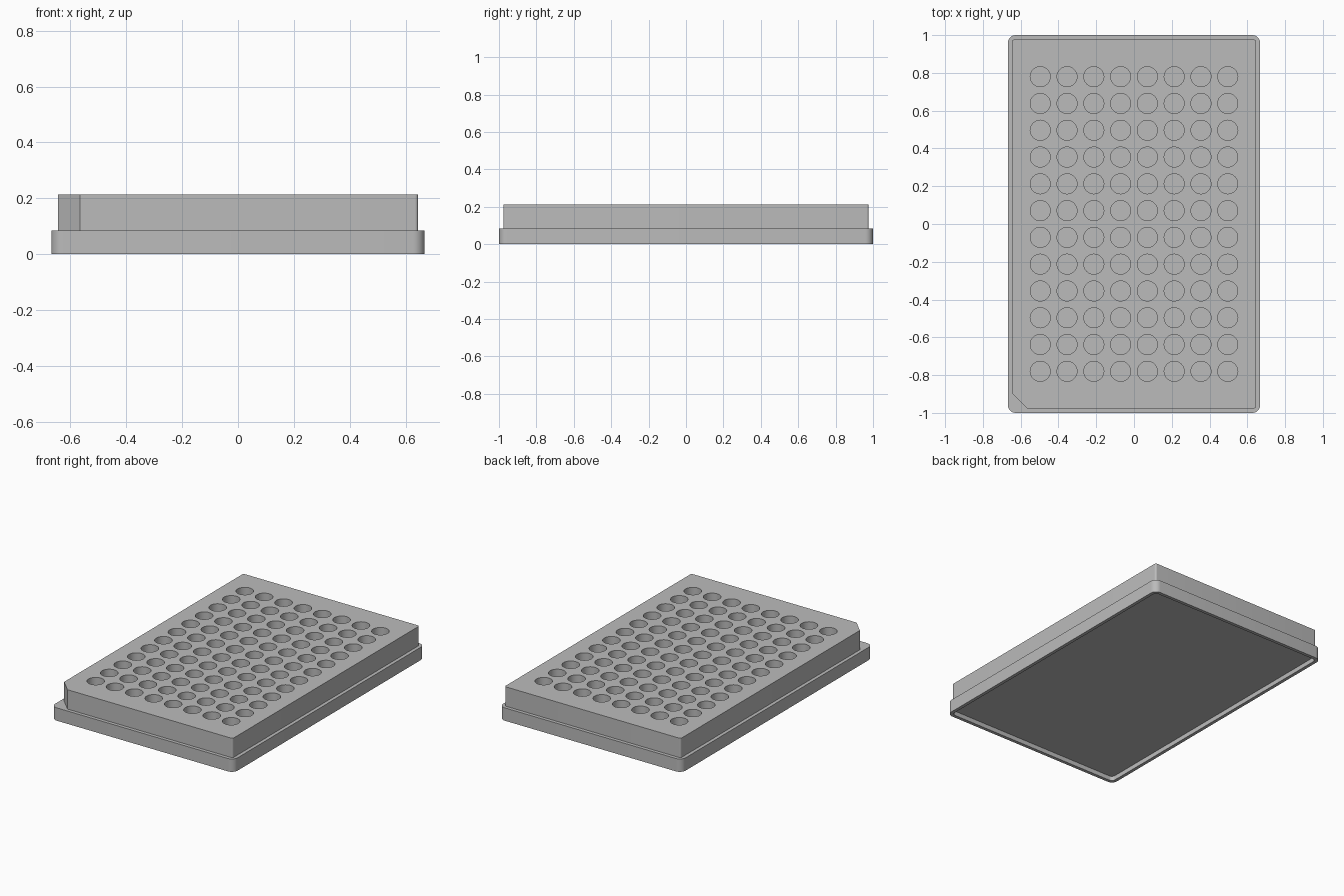
import bpy, bmesh, math

if "Cube" in bpy.data.objects:
    bpy.data.objects.remove(bpy.data.objects["Cube"])

HX, HY = 0.668, 1.0        # skirt half sizes
UX, UY = 0.645, 0.977      # upper block half sizes
LEDGE, TOP = 0.085, 0.213
RIM, RECESS = 0.022, 0.03  # underside rim width and recess depth
PITCH, WELL_R, WELL_FLOOR = 0.1418, 0.053, 0.046
SEG, WELL_SEG = 8, 32

grey = bpy.data.materials.new("plate_grey")
grey.diffuse_color = (0.5, 0.5, 0.5, 1)
grey.use_nodes = True
grey.node_tree.nodes["Principled BSDF"].inputs["Base Color"].default_value = grey.diffuse_color

bm = bmesh.new()


def outline(hx, hy, r, z, chamfer=0.0):
    """Rounded rectangle loop; the front left corner may be cut straight."""
    verts = []
    for k, (sx, sy) in enumerate([(1, 1), (-1, 1), (-1, -1), (1, -1)]):
        for i in range(SEG + 1):
            t = i / SEG
            if chamfer and k == 2:
                x, y = -hx + chamfer * t, -hy + chamfer * (1 - t)
            else:
                a = (k + t) * math.pi / 2
                x = sx * (hx - r) + r * math.cos(a)
                y = sy * (hy - r) + r * math.sin(a)
            verts.append(bm.verts.new((x, y, z)))
    return verts


def circle(cx, cy, z):
    step = 2 * math.pi / WELL_SEG
    return [bm.verts.new((cx + WELL_R * math.cos(i * step),
                          cy + WELL_R * math.sin(i * step), z))
            for i in range(WELL_SEG)]


def bridge(a, b):
    n = len(a)
    for i in range(n):
        j = (i + 1) % n
        bm.faces.new((a[i], a[j], b[j], b[i]))


def loop_edges(loop):
    return [bm.edges.get((v, loop[(i + 1) % len(loop)])) for i, v in enumerate(loop)]


# Outer shell: underside recess, skirt, ledge, upper block with one cut corner
loops = [
    outline(HX - RIM, HY - RIM, 0.025, RECESS),
    outline(HX - RIM, HY - RIM, 0.025, 0),
    outline(HX, HY, 0.042, 0),
    outline(HX, HY, 0.042, LEDGE),
    outline(UX, UY, 0.012, LEDGE, 0.08),
    outline(UX, UY, 0.012, TOP, 0.08),
]
for lower, upper in zip(loops, loops[1:]):
    bridge(lower, upper)
bm.faces.new(loops[0])
top_edges = loop_edges(loops[-1])

# Wells: 8 x 12 grid of flat-bottomed cylindrical holes
for col in range(8):
    for row in range(12):
        cx, cy = (col - 3.5) * PITCH, (row - 5.5) * PITCH
        mouth, floor = circle(cx, cy, TOP), circle(cx, cy, WELL_FLOOR)
        bridge(mouth, floor)
        bm.faces.new(floor)
        top_edges += loop_edges(mouth)

# Top face around the wells
bmesh.ops.triangle_fill(bm, use_beauty=True, use_dissolve=False,
                        edges=top_edges, normal=(0, 0, 1))
bmesh.ops.recalc_face_normals(bm, faces=bm.faces[:])

mesh = bpy.data.meshes.new("well_plate")
bm.to_mesh(mesh)
bm.free()
mesh.materials.append(grey)
plate = bpy.data.objects.new("well_plate", mesh)
bpy.context.collection.objects.link(plate)
bpy.context.view_layer.objects.active = plate
plate.select_set(True)
bpy.ops.object.shade_smooth_by_angle(angle=math.radians(30))
